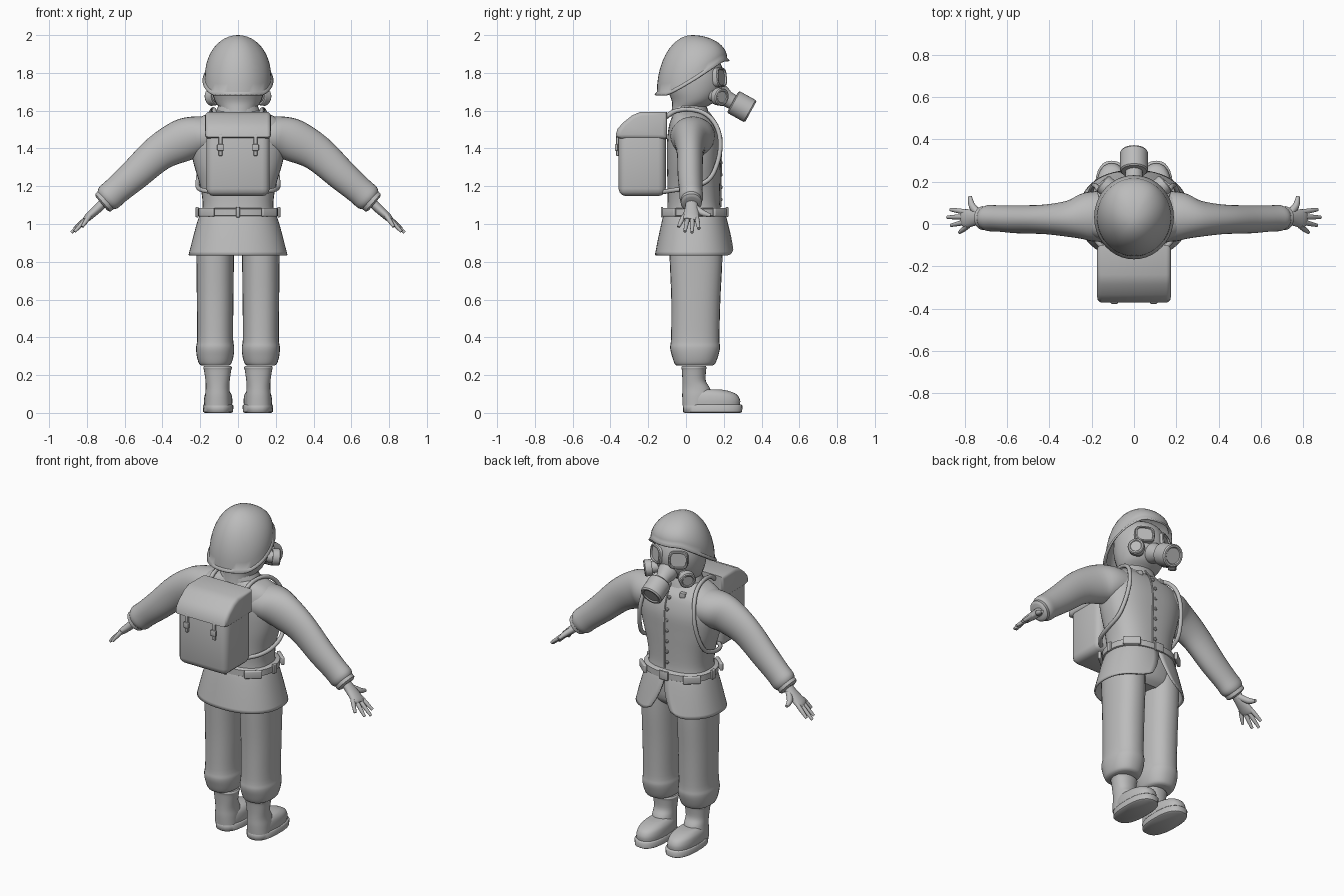
import bpy, bmesh, math
from mathutils import Vector as V, Matrix

if "Cube" in bpy.data.objects:
    bpy.data.objects.remove(bpy.data.objects["Cube"])

mat = bpy.data.materials.new("plain_grey")
mat.use_nodes = True
GREY = (0.5, 0.5, 0.5, 1)
mat.diffuse_color = GREY
mat.node_tree.nodes["Principled BSDF"].inputs["Base Color"].default_value = GREY
X, Y, Z = V((1, 0, 0)), V((0, 1, 0)), V((0, 0, 1))


def finish(name, bm, mirror=False, angle=40):
    bmesh.ops.recalc_face_normals(bm, faces=bm.faces)
    me = bpy.data.meshes.new(name)
    bm.to_mesh(me)
    bm.free()
    me.materials.append(mat)
    me.shade_smooth()
    me.set_sharp_from_angle(angle=math.radians(angle))
    ob = bpy.data.objects.new(name, me)
    bpy.context.collection.objects.link(ob)
    if mirror:
        ob.modifiers.new("Mirror", "MIRROR")
    return ob


def smooth(rows, k=4):
    """Catmull-Rom interpolation of parameter rows."""
    rows = [V(r) for r in rows]
    out = []
    for i in range(len(rows) - 1):
        a, b = rows[max(i - 1, 0)], rows[i]
        c, d = rows[i + 1], rows[min(i + 2, len(rows) - 1)]
        for j in range(k):
            t = j / k
            out.append(b + (c - a) * (t / 2) + (a * 2 - b * 5 + c * 4 - d) * (t * t / 2)
                       + (b * 3 - a - c * 3 + d) * (t ** 3 / 2))
    return out + [rows[-1]]


def loft(name, rings, power=2, seg=28, mirror=False, angle=40):
    """Skin closed superellipse rings given as (centre, axis u, axis v)."""
    bm = bmesh.new()
    rows = []
    for c, u, v in rings:
        row = []
        for i in range(seg):
            a = 2 * math.pi * i / seg
            p = [math.copysign(abs(f) ** (2 / power), f) for f in (math.cos(a), math.sin(a))]
            row.append(bm.verts.new(c + u * p[0] + v * p[1]))
        rows.append(row)
    for r, s in zip(rows, rows[1:]):
        for i in range(seg):
            j = (i + 1) % seg
            bm.faces.new((r[i], r[j], s[j], s[i]))
    bm.faces.new(rows[0])
    bm.faces.new(rows[-1])
    return finish(name, bm, mirror, angle)


def limb(name, rows, k=4, **kw):
    """Tube through (x, y, z, depth radius, width radius) rows."""
    rows = smooth(rows, k)
    cs = [r.to_3d() if len(r) == 3 else V(r[:3]) for r in rows]
    rings = []
    for i, r in enumerate(rows):
        d = cs[min(i + 1, len(cs) - 1)] - cs[max(i - 1, 0)]
        v = d.cross(Y).normalized()
        rings.append((cs[i], v.cross(d).normalized() * r[3], v * r[4]))
    return loft(name, rings, **kw)


def stack(name, rows, k=4, x=0, **kw):
    """Level rings from (z, half width, half depth, centre y) rows."""
    return loft(name, [(V((x, r[3], r[0])), X * r[1], Y * r[2]) for r in smooth(rows, k)], **kw)


def turned(name, origin, direction, profile, squash=1, **kw):
    """Profile of (distance, radius) turned around a direction."""
    d = V(direction).normalized()
    u = d.cross(Z).normalized()
    v = u.cross(d)
    return loft(name, [(V(origin) + d * t, u * r * squash, v * r) for t, r in profile], **kw)


def box(name, centre, size, turn=0, bevel=0.006, mirror=False):
    bm = bmesh.new()
    m = Matrix.Translation(centre) @ Matrix.Rotation(turn, 4, "Z") @ Matrix.Diagonal((*size, 1))
    bmesh.ops.create_cube(bm, size=1, matrix=m)
    bmesh.ops.bevel(bm, geom=bm.edges[:], offset=bevel, segments=3, profile=0.5, affect="EDGES")
    return finish(name, bm, mirror)


# Helmet: dome drawn down to a rim that climbs towards the brow
def rim_height(y):
    t = min(max((y + 0.10) / 0.29, 0), 1)
    return 1.70 + 0.18 * t ** 1.15


bm = bmesh.new()
rows = []
for i in range(13):
    t = min(i / 11, 1) * math.pi / 2
    s = math.sin(t) if i < 12 else 1.07
    row = []
    for j in range(40):
        a = 2 * math.pi * j / 40
        y = 0.032 + 0.186 * math.sin(a)
        rim = rim_height(y)
        z = rim + (2.0 - rim) * math.cos(t) - (0.014 if i == 12 else 0)
        row.append(bm.verts.new((0.176 * s * math.cos(a), 0.032 + 0.186 * s * math.sin(a), z)))
    rows.append(row)
for r, s in zip(rows, rows[1:]):
    for j in range(40):
        bm.faces.new((r[j], r[j - 1], s[j - 1], s[j]))
bmesh.ops.remove_doubles(bm, verts=bm.verts, dist=0.0005)
finish("helmet", bm).modifiers.new("Thickness", "SOLIDIFY").thickness = 0.01

# Head and breathing mask
stack("head", [(1.57, .085, .08, 0), (1.61, .095, .085, .01), (1.65, .122, .115, .04),
               (1.71, .14, .145, .05), (1.79, .145, .152, .05), (1.87, .125, .13, .04),
               (1.92, .06, .07, .03)])
turned("goggle", (.066, .165, 1.775), (.45, .88, .08),
       [(0, .052), (.026, .052), (.031, .048), (.031, .042), (.022, .04)],
       squash=1.08, power=3.2, mirror=True, angle=30)
turned("cheek_filter", (.085, .14, 1.68), (.75, .62, -.1),
       [(0, .03), (.04, .034), (.04, .044), (.045, .047), (.078, .047), (.084, .042), (.084, .034), (.08, .03)],
       mirror=True, angle=30)
turned("snout_pipe", (0, .15, 1.70), (0, .87, -.48), [(0, .062), (.05, .055), (.08, .042), (.13, .04)])
turned("canister", (0, .247, 1.648), (0, .87, -.48),
       [(0, .04), (.002, .06), (.008, .066), (.102, .066), (.11, .06), (.11, .05), (.104, .045)], angle=30)

# Jacket, collar, arms
TORSO = [(1.02, .20, .15, .045), (1.10, .187, .14, .042), (1.20, .20, .14, .042),
         (1.32, .235, .143, .042), (1.43, .255, .143, .042), (1.52, .25, .125, .035),
         (1.565, .20, .10, .025), (1.59, .14, .085, .02), (1.60, .10, .075, .02)]
stack("jacket_body", TORSO, power=2.5, seg=40)
stack("collar", [(1.57, .128, .10, .025), (1.60, .115, .095, .022), (1.625, .105, .088, .02)])
limb("sleeve", [(.14, .035, 1.465, .12, .10), (.22, .035, 1.462, .115, .108), (.30, .025, 1.44, .088, .112),
                (.42, .022, 1.375, .07, .096), (.55, .022, 1.258, .066, .083), (.64, .026, 1.18, .062, .075),
                (.685, .028, 1.14, .062, .074), (.705, .028, 1.122, .05, .058)], mirror=True)
limb("cuff", [(.69, .028, 1.135, .052, .062), (.715, .028, 1.113, .056, .062), (.722, .028, 1.107, .04, .045)],
     k=2, mirror=True)

# Hands
limb("palm", [(.70, .028, 1.125, .028, .024), (.745, .03, 1.08, .036, .024), (.795, .025, 1.035, .045, .02),
              (.81, .022, 1.02, .038, .014)], mirror=True, seg=20)
FINGERS = {"index": (.055, .867, .068, .975), "middle": (.034, .882, .032, .955),
           "ring": (.012, .865, -.006, .96), "little": (-.01, .825, -.04, .985)}
for n, (y0, x1, y1, z1) in FINGERS.items():
    limb(n + "_finger", [(.785, y0, 1.045, .012, .013), ((x1 + .785) / 2, (y0 + y1) / 2, (z1 + 1.045) / 2, .012, .012),
                         (x1, y1, z1, .008, .008)], seg=12, mirror=True)
limb("thumb", [(.73, .045, 1.09, .018, .018), (.765, .085, 1.06, .017, .016), (.775, .13, 1.045, .009, .009)],
     seg=12, mirror=True)

# Jacket skirt with a front slit
bm = bmesh.new()
rows = []
for i in range(13):
    t = i / 12
    row = []
    for j in range(49):
        gap = 0.004 + 0.22 * t ** 2
        a = math.pi / 2 + gap + (2 * math.pi - 2 * gap) * j / 48
        edge = max(0, 1 - min(j, 48 - j) / 3)
        p = [math.copysign(abs(f) ** .88, f) for f in (math.cos(a), math.sin(a))]
        flare = t ** 0.85
        row.append(bm.verts.new(((.198 + .064 * flare) * p[0], .045 + (.160 + .05 * flare) * p[1],
                                 1.06 - .225 * t + .03 * t * edge ** 2)))
    rows.append(row)
for r, s in zip(rows, rows[1:]):
    for j in range(48):
        bm.faces.new((r[j], r[j + 1], s[j + 1], s[j]))
finish("jacket_skirt", bm).modifiers.new("Thickness", "SOLIDIFY").thickness = 0.01

# Belt with loops and buckle
stack("belt", [(1.04, .205, .163, .045), (1.044, .214, .17, .045), (1.08, .214, .17, .045),
               (1.085, .205, .163, .045)], k=1, power=2.3, seg=40)
for n, a in (("front", 48), ("back", -48)):
    a = math.radians(a)
    box(n + "_belt_pouch", (.225 * math.cos(a) + .015, .045 + .18 * math.sin(a), 1.063), (.10, .02, .046),
        a * 1.05 - math.copysign(math.pi / 2, a), mirror=True)
box("belt_side_loop", (.216, .045, 1.063), (.016, .03, .055), bevel=.004, mirror=True)
box("belt_buckle", (0, .217, 1.063), (.06, .014, .052), bevel=.004)
box("belt_back_loop", (0, -.127, 1.063), (.02, .012, .055), bevel=.004)

# Jacket front edge, buttons and collar patches
limb("front_edge", [(.018, .182, 1.09, .005, .005), (.018, .183, 1.2, .005, .005), (.018, .185, 1.42, .005, .005),
                    (.018, .158, 1.53, .005, .005), (.018, .12, 1.59, .005, .005)], seg=8)
for i in range(7):
    z = 1.13 + .065 * i
    turned(f"button_{i + 1}", (0, .175 if z < 1.5 else .155, z), (0, 1, 0),
           [(0, .010), (.013, .010), (.017, .006)], seg=12)
box("collar_patch", (.075, .135, 1.545), (.035, .03, .03), -.2, .004, True)

# Trousers
stack("hips", [(.85, .17, .10, .045), (.90, .20, .14, .047), (1.03, .195, .15, .045)], power=2.4)
stack("trouser_leg", [(.25, .072, .095, .045), (.262, .086, .108, .047), (.30, .097, .122, .048), (.345, .101, .132, .048),
                      (.40, .095, .128, .049), (.60, .097, .130, .052), (.80, .099, .139, .053),
                      (.95, .10, .142, .05)], x=.121, power=2.3, mirror=True)

# Boots
stack("boot_sole", [(0, .070, .148, .14), (.006, .079, .156, .141), (.038, .081, .158, .141), (.044, .076, .152, .141)],
      k=1, x=.105, power=2.5, mirror=True, angle=50)
stack("boot_foot", [(.04, .074, .148, .138), (.07, .075, .149, .137), (.098, .070, .138, .13),
                    (.116, .058, .112, .115), (.124, .045, .085, .10)], x=.105, power=2.4, mirror=True)
stack("boot_shaft", [(.04, .066, .07, .052), (.09, .066, .078, .058), (.13, .063, .073, .054), (.17, .064, .062, .043),
                     (.225, .072, .064, .042), (.24, .076, .067, .042), (.248, .07, .062, .042)],
      x=.108, power=2.2, mirror=True)

# Backpack: bag, curved flap, closing straps
box("bag", (0, -.232, 1.34), (.335, .25, .385), bevel=.04)
bm = bmesh.new()
arc = [(-.10, 1.592), (-.24, 1.594), (-.285, 1.575), (-.335, 1.535), (-.365, 1.50), (-.372, 1.46), (-.34, 1.45), (-.10, 1.45)]
side = bm.faces.new([bm.verts.new((-.174, y, z)) for y, z in arc])
new = bmesh.ops.extrude_face_region(bm, geom=[side])["geom"]
bmesh.ops.translate(bm, verts=[v for v in new if isinstance(v, bmesh.types.BMVert)], vec=X * .348)
rims = [e for e in bm.edges if abs(e.verts[0].co.x - e.verts[1].co.x) < .01]
bmesh.ops.bevel(bm, geom=rims, offset=.022, segments=3, profile=.5, affect="EDGES")
finish("bag_flap", bm, angle=50)
box("closing_strap", (.093, -.363, 1.42), (.02, .014, .12), bevel=.004, mirror=True)
box("strap_buckle", (.093, -.369, 1.405), (.034, .016, .035), bevel=.004, mirror=True)

# Shoulder straps
limb("shoulder_strap", [(.12, -.11, 1.565, .014, .014), (.125, -.05, 1.60, .012, .012), (.135, .04, 1.605, .012, .012),
                        (.15, .115, 1.575, .012, .012), (.17, .165, 1.51, .012, .012), (.185, .182, 1.42, .012, .012),
                        (.20, .165, 1.32, .012, .012), (.212, .12, 1.235, .012, .012), (.212, .03, 1.195, .012, .012),
                        (.19, -.06, 1.18, .012, .012), (.14, -.12, 1.17, .012, .012)], seg=10, mirror=True)
